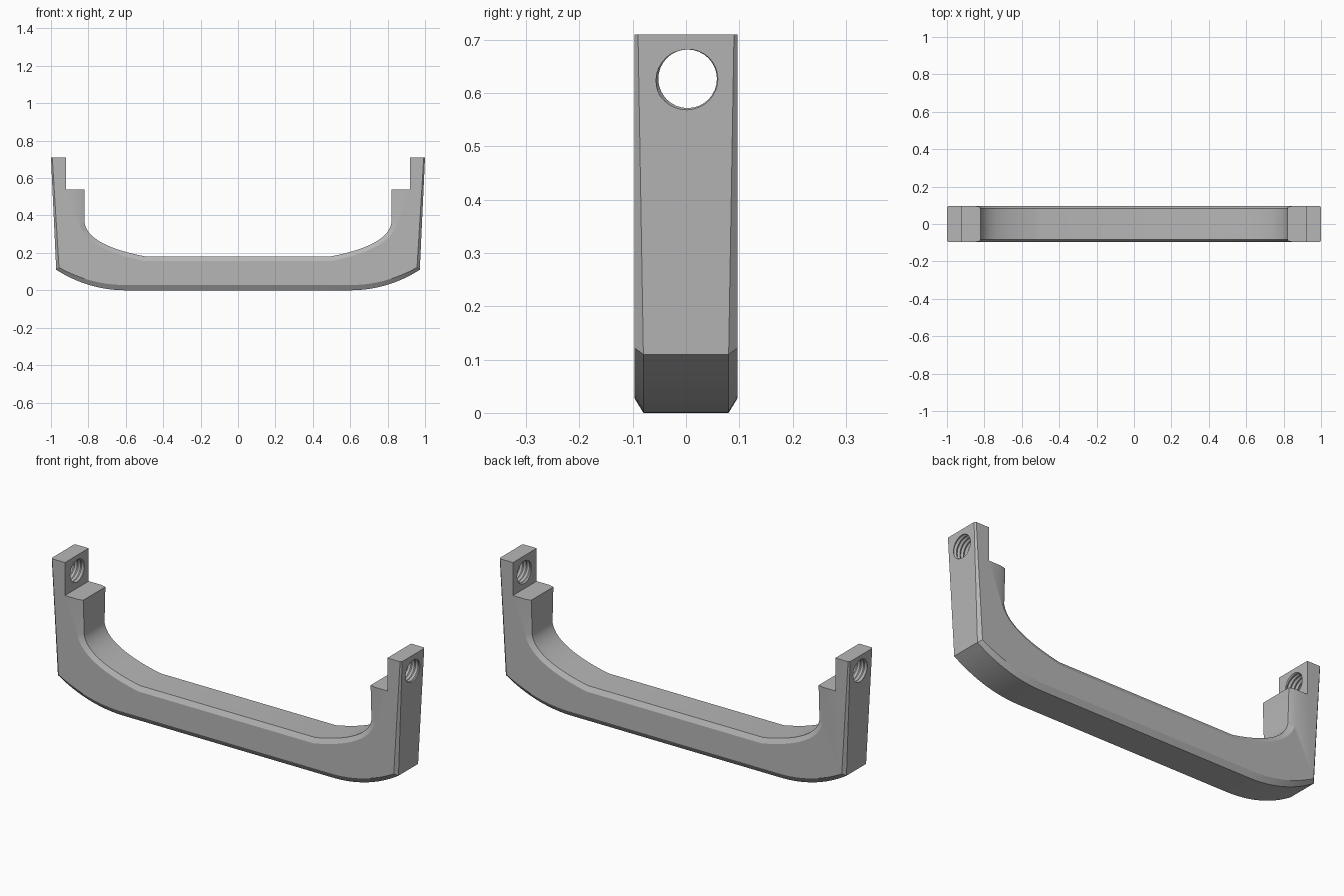
import bpy, bmesh
from math import asin, cos, pi, sin, tau
from mathutils import Vector

if "Cube" in bpy.data.objects:
    bpy.data.objects.remove(bpy.data.objects["Cube"], do_unlink=True)

HALF_DEPTH = 0.097
HOLE_Z, HOLE_Y = 0.627, 0.003

grey = bpy.data.materials.new("satin grey")
grey.use_nodes = True
grey.diffuse_color = (0.47, 0.47, 0.47, 1)
grey.node_tree.nodes["Principled BSDF"].inputs["Base Color"].default_value = (0.47, 0.47, 0.47, 1)


def make_object(name, bm):
    bmesh.ops.recalc_face_normals(bm, faces=bm.faces[:])
    mesh = bpy.data.meshes.new(name)
    bm.to_mesh(mesh)
    bm.free()
    obj = bpy.data.objects.new(name, mesh)
    bpy.context.collection.objects.link(obj)
    mesh.materials.append(grey)
    return obj


def curve(a, b, c, steps=14):
    """Quadratic curve from a to c, pulled towards b."""
    a, b, c = Vector(a), Vector(b), Vector(c)
    ts = [i / steps for i in range(steps + 1)]
    return [tuple(a * (1 - t) ** 2 + b * 2 * t * (1 - t) + c * t * t) for t in ts]


def underside(start, end, steps=12):
    """Arc that leaves the flat bottom tangentially at start and reaches end."""
    d, h = end[0] - start[0], end[1] - start[1]
    r = (d * d + h * h) / (2 * h)
    full = asin(d / r)
    return [(start[0] + r * sin(full * i / steps), start[1] + r * (1 - cos(full * i / steps)))
            for i in range(steps + 1)]


def half_profile(under, leg_top, shelf_x, inner):
    """Points (x, z) of the left half, counter-clockwise from the bottom."""
    return under + [leg_top, (0.92, 0.71), (0.92, 0.54), (shelf_x, 0.54)] + inner


def mirrored(points):
    return points + [(-x, z) for x, z in reversed(points)]


# Full outline at the middle, and the smaller outline on the front and back faces
outline = mirrored(half_profile(underside((0.6, 0), (0.972, 0.11)), (1.0, 0.71), 0.82,
                                curve((0.82, 0.36), (0.8, 0.24), (0.5, 0.182))))
face_outline = mirrored(half_profile(underside((0.6, 0.028), (0.957, 0.122)), (0.993, 0.71), 0.85,
                                     curve((0.85, 0.36), (0.82, 0.22), (0.5, 0.157))))


def rim_depth(x, z):
    """Half depth where the chamfer starts; it narrows towards the leg tops."""
    if z > 0.5:
        return 0.09
    return 0.08 if z < 0.12 else 0.083


bm = bmesh.new()
rings = []
for side, points, is_face in ((-1, face_outline, True), (-1, outline, False),
                              (1, outline, False), (1, face_outline, True)):
    rings.append([bm.verts.new((x, side * (HALF_DEPTH if is_face else rim_depth(x, z)), z))
                  for x, z in points])
for lower, upper in zip(rings, rings[1:]):
    for i in range(len(lower)):
        j = (i + 1) % len(lower)
        bm.faces.new((lower[i], lower[j], upper[j], upper[i]))
bm.faces.new(rings[0])
bm.faces.new(rings[-1])
handle = make_object("handle", bm)


# Helical cutter for a threaded hole along x
def thread_cutter(name, x_start):
    n, turns, pitch = 32, 8, 0.02
    bm = bmesh.new()

    def helix(radius, shift, count):
        return [bm.verts.new((x_start + pitch * (k / n + shift),
                              HOLE_Y + radius * cos(tau * k / n),
                              HOLE_Z + radius * sin(tau * k / n))) for k in range(count)]

    crest = helix(0.055, 0, n * (turns + 1) + 1)
    root = helix(0.061, 0.5, n * turns + 1)
    for k in range(n * turns):
        bm.faces.new((crest[k], crest[k + 1], root[k + 1], root[k]))
        bm.faces.new((root[k], root[k + 1], crest[k + n + 1], crest[k + n]))
    ends = bmesh.ops.holes_fill(bm, edges=[e for e in bm.edges if e.is_boundary], sides=0)
    bmesh.ops.poke(bm, faces=ends["faces"])
    cutter = make_object(name, bm)
    cutter.hide_render = True
    return cutter


# Threaded holes through both mounting tabs
cutters = [thread_cutter("left_thread_cutter", 0.873),
           thread_cutter("right_thread_cutter", -1.053)]
for cutter in cutters:
    mod = handle.modifiers.new("threaded hole", "BOOLEAN")
    mod.operation = "DIFFERENCE"
    mod.solver = "EXACT"
    mod.object = cutter

bpy.ops.object.select_all(action="DESELECT")
handle.select_set(True)
bpy.context.view_layer.objects.active = handle
for mod in list(handle.modifiers):
    bpy.ops.object.modifier_apply(modifier=mod.name)
for cutter in cutters:
    bpy.data.objects.remove(cutter, do_unlink=True)
bpy.ops.object.shade_smooth_by_angle(angle=pi / 9)
